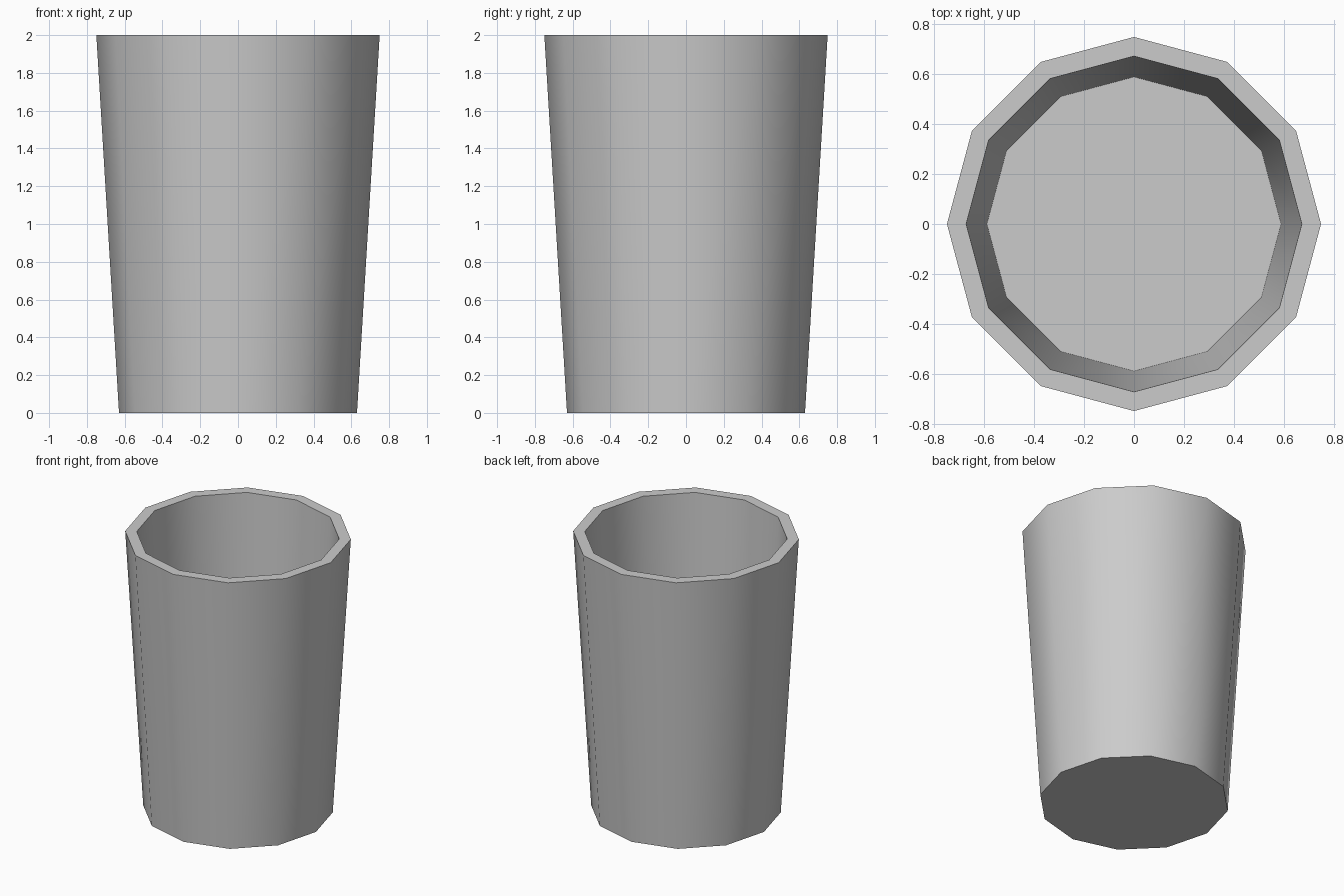
import bpy, bmesh
from math import cos, sin, pi, radians

if "Cube" in bpy.data.objects:
    bpy.data.objects.remove(bpy.data.objects["Cube"])

SIDES = 12
# Cup profile (radius, height): outer foot, outer rim, inner rim, inner floor
PROFILE = [(0.63, 0.0), (0.75, 2.0), (0.673, 2.0), (0.59, 0.12)]

bm = bmesh.new()
rings = [[bm.verts.new((r * cos(2 * pi * i / SIDES), r * sin(2 * pi * i / SIDES), z))
          for i in range(SIDES)] for r, z in PROFILE]

# Outer wall, rim and inner wall
for low, high in zip(rings, rings[1:]):
    for i in range(SIDES):
        j = (i + 1) % SIDES
        bm.faces.new((low[i], low[j], high[j], high[i]))

# Underside and inner floor
bm.faces.new(rings[0][::-1])
bm.faces.new(rings[-1])
bmesh.ops.recalc_face_normals(bm, faces=bm.faces)

mesh = bpy.data.meshes.new("cup")
bm.to_mesh(mesh)
bm.free()
cup = bpy.data.objects.new("cup", mesh)
bpy.context.collection.objects.link(cup)

# Smooth walls, crisp rim and base
bpy.context.view_layer.objects.active = cup
cup.select_set(True)
bpy.ops.object.shade_smooth_by_angle(angle=radians(40))
